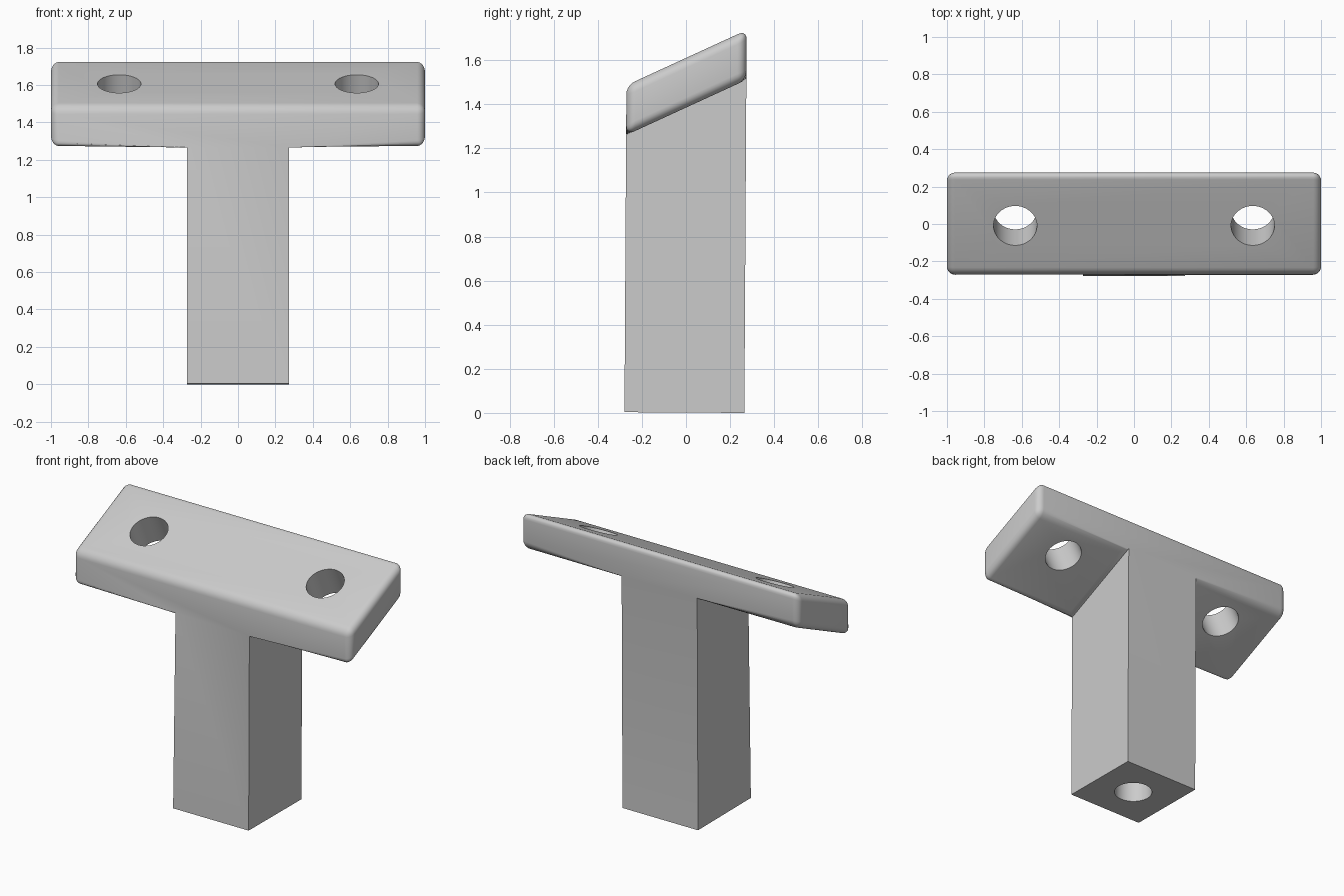
import bpy, bmesh, math
from mathutils import Matrix, Vector

if "Cube" in bpy.data.objects:
    bpy.data.objects.remove(bpy.data.objects["Cube"], do_unlink=True)

TILT = math.radians(25)
HALF_DEPTH, STEM_X, HEAD_X = 0.272, 0.272, 1.0
UNDER, TOP = 1.384, 1.61
HOLE_R = 0.116

grey = bpy.data.materials.new("light_grey")
grey.use_nodes = True
colour = (0.6, 0.6, 0.6, 1)
grey.diffuse_color = colour
grey.node_tree.nodes["Principled BSDF"].inputs["Base Color"].default_value = colour


def add_object(name, bm):
    mesh = bpy.data.meshes.new(name)
    bm.to_mesh(mesh)
    bm.free()
    mesh.materials.append(grey)
    obj = bpy.data.objects.new(name, mesh)
    bpy.context.collection.objects.link(obj)
    return obj


# T-shaped outline, extruded front to back with a sloping head
half = [(STEM_X, 0), (STEM_X, UNDER), (HEAD_X, UNDER), (HEAD_X, TOP)]
outline = half + [(-x, z) for x, z in reversed(half)]
bm = bmesh.new()
rings = []
for y in (-HALF_DEPTH, HALF_DEPTH):
    rings.append([bm.verts.new((x, y, z + (y * math.tan(TILT) if z else 0)))
                  for x, z in outline])
front, back = rings
bm.faces.new(front)
bm.faces.new(back[::-1])
for i in range(len(front)):
    j = (i + 1) % len(front)
    bm.faces.new((front[j], front[i], back[i], back[j]))
bmesh.ops.recalc_face_normals(bm, faces=bm.faces)

# Round every head edge and the inner corners under it; the stem stays sharp
stem_foot = {v for v in bm.verts if v.co.z < 0.01}
head_edges = [e for e in bm.edges if not stem_foot & set(e.verts)]
bmesh.ops.bevel(bm, geom=head_edges, offset=0.042, offset_type='OFFSET',
                segments=5, profile=0.5, affect='EDGES', clamp_overlap=True)
bracket = add_object("t_bracket", bm)


# Round holes: two square to the sloping head, one up into the stem foot
def add_cutter(name, centre, length, tilt):
    bm = bmesh.new()
    bmesh.ops.create_cone(bm, cap_ends=True, segments=48, radius1=HOLE_R,
                          radius2=HOLE_R, depth=length,
                          matrix=Matrix.Translation(centre) @ Matrix.Rotation(tilt, 4, 'X'))
    cutter = add_object(name, bm)
    cutter.hide_render = True
    return cutter


middle = Vector((0, 0.032, (UNDER + TOP) / 2 + 0.032 * math.tan(TILT)))
cutters = [add_cutter("head_hole_cutter", middle + Vector((s * 0.635, 0, 0)), 0.5, TILT)
           for s in (-1, 1)]
cutters.append(add_cutter("foot_hole_cutter", Vector((0, 0, 0)), 1.2, 0))

bpy.context.view_layer.objects.active = bracket
bracket.select_set(True)
for cutter in cutters:
    mod = bracket.modifiers.new("hole", 'BOOLEAN')
    mod.operation, mod.solver, mod.object = 'DIFFERENCE', 'EXACT', cutter
    bpy.ops.object.modifier_apply(modifier=mod.name)
for cutter in cutters:
    bpy.data.objects.remove(cutter, do_unlink=True)

# Slight backward lean, then set the foot on the ground
pivot = Matrix.Translation((0, 0, 1.2))
bracket.data.transform(pivot @ Matrix.Rotation(-0.006, 4, 'X') @ pivot.inverted())
lowest = min(v.co.z for v in bracket.data.vertices)
bracket.data.transform(Matrix.Translation((0, 0, -lowest)))
bpy.ops.object.shade_smooth_by_angle(angle=math.radians(30))
